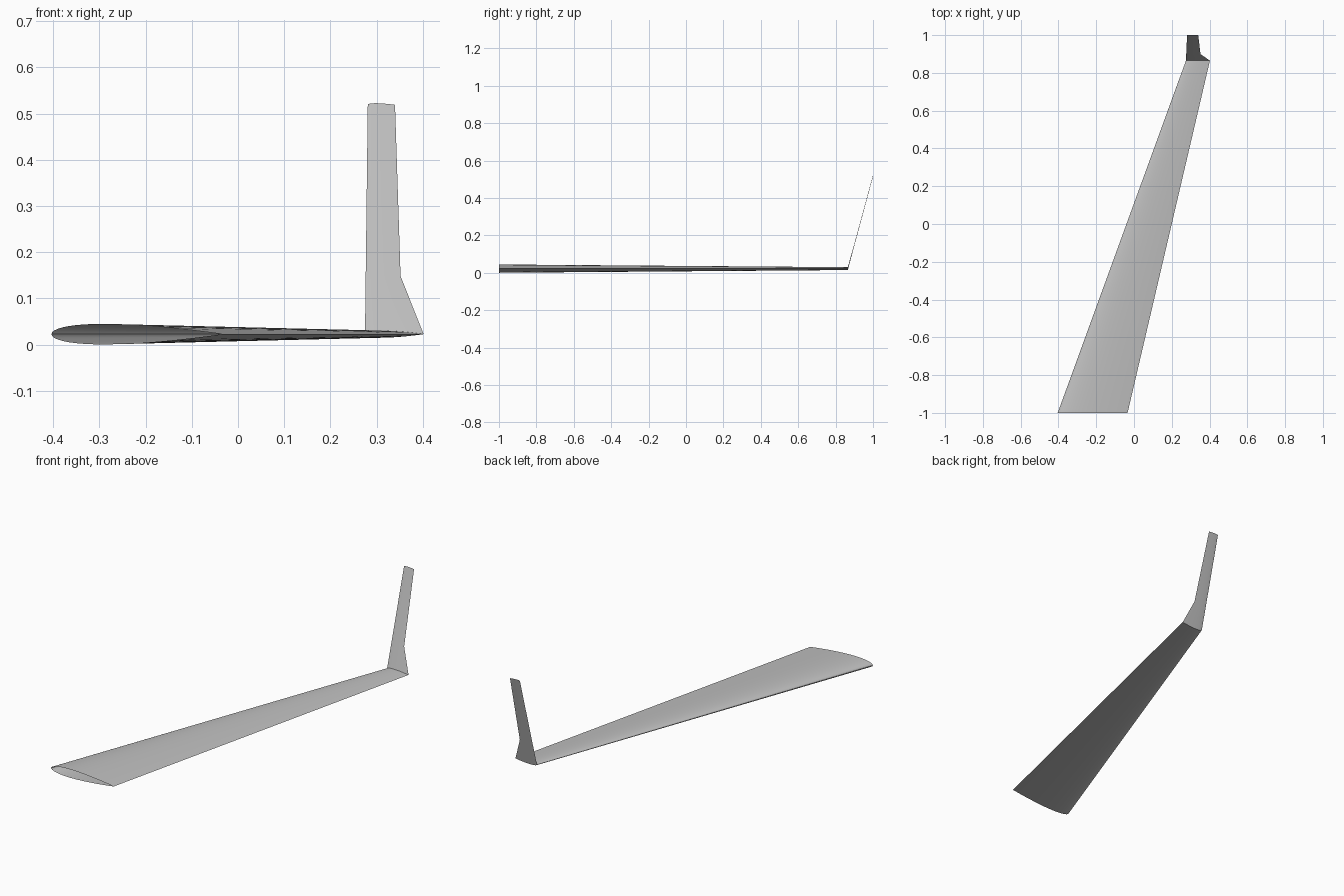
import bpy
import math

if "Cube" in bpy.data.objects:
    bpy.data.objects.remove(bpy.data.objects["Cube"])

N = 24  # chordwise steps per skin

grey = bpy.data.materials.new("light grey")
grey.diffuse_color = (0.53, 0.53, 0.53, 1)
grey.use_nodes = True
grey.node_tree.nodes["Principled BSDF"].inputs["Base Color"].default_value = grey.diffuse_color


def half_thickness(t):
    """Symmetric 12 percent aerofoil with a closed trailing edge."""
    return 0.6 * (0.2969 * math.sqrt(t) - 0.126 * t - 0.3516 * t**2
                  + 0.2843 * t**3 - 0.1036 * t**4)


def section(x0, x1, y, z):
    """Closed loop: trailing edge, over the top to the nose, back underneath."""
    chord = x1 - x0
    loop = []
    for i in range(2 * N):
        a = math.pi * i / N
        t = (1 + math.cos(a)) / 2
        side = 1 if i <= N else -1
        loop.append((x0 + chord * t, y, z + side * chord * half_thickness(t)))
    return loop


def loft(name, stations):
    """Open-ended skin through the sections."""
    n = 2 * N
    verts = [v for s in stations for v in section(*s)]
    faces = []
    for k in range(len(stations) - 1):
        for i in range(n):
            j = (i + 1) % n
            faces.append((k * n + i, k * n + j, (k + 1) * n + j, (k + 1) * n + i))
    mesh = bpy.data.meshes.new(name)
    mesh.from_pydata(verts, [], [f[::-1] for f in faces])
    mesh.materials.append(grey)
    obj = bpy.data.objects.new(name, mesh)
    bpy.context.collection.objects.link(obj)
    bpy.context.view_layer.objects.active = obj
    obj.select_set(True)
    bpy.ops.object.shade_smooth_by_angle(angle=math.radians(30))
    obj.select_set(False)
    return obj


# Stations: nose x, trailing x, y, z
tip = (0.275, 0.402, 0.865, 0.0225)
loft("wing", [(-0.404, -0.034, -1.0, 0.0225), tip])

# Upturned winglet with a kinked trailing edge
loft("winglet", [tip, (0.2765, 0.352, 0.8995, 0.148), (0.281, 0.340, 1.0, 0.519)])
